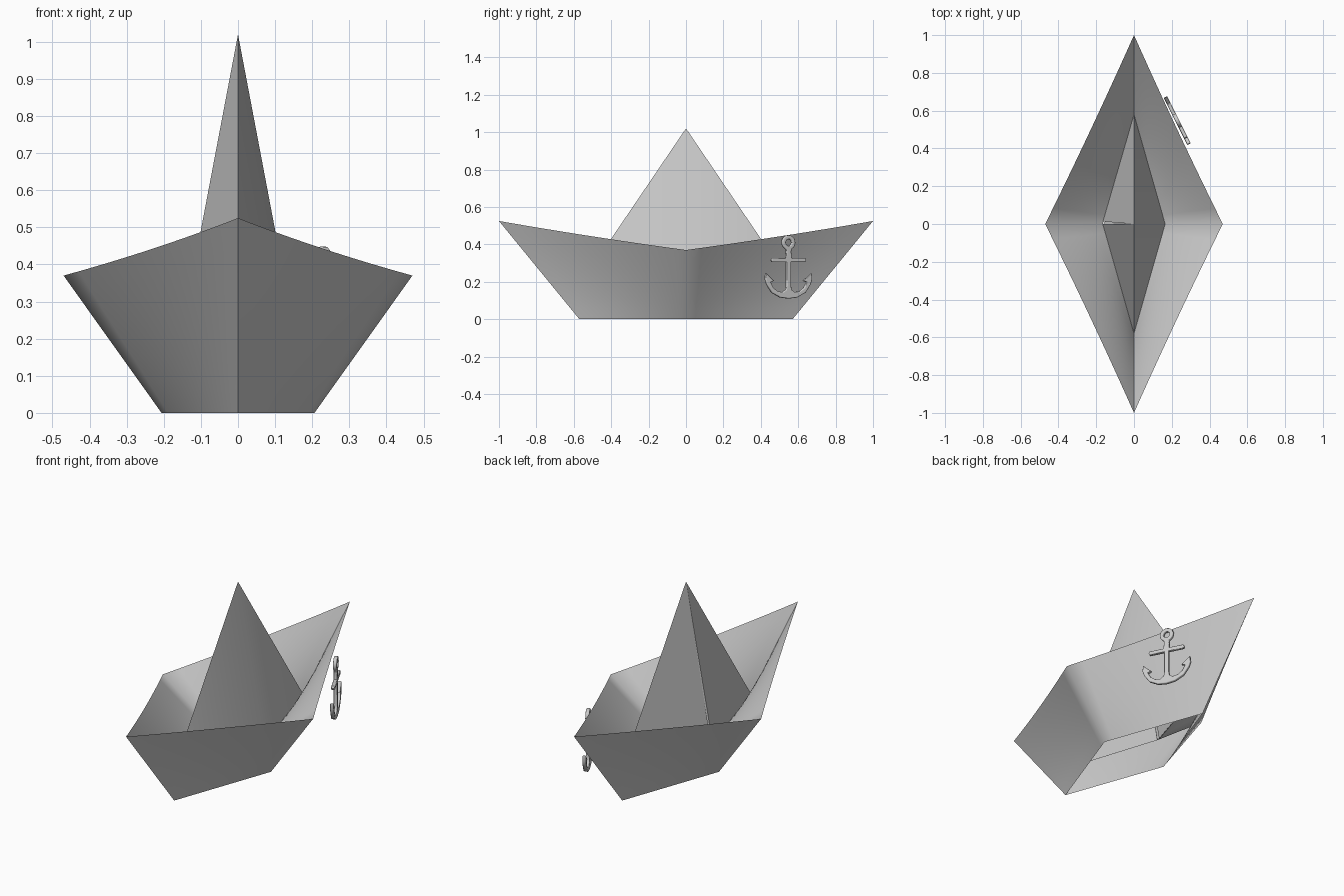
import bpy, math
from mathutils import Matrix, Vector

if "Cube" in bpy.data.objects:
    bpy.data.objects.remove(bpy.data.objects["Cube"])


def make_mesh(name, verts, faces, angle):
    me = bpy.data.meshes.new(name)
    me.from_pydata(verts, [], faces)
    ob = bpy.data.objects.new(name, me)
    bpy.context.collection.objects.link(ob)
    return smooth(ob, angle)


def smooth(ob, angle):
    bpy.ops.object.select_all(action='DESELECT')
    bpy.context.view_layer.objects.active = ob
    ob.select_set(True)
    bpy.ops.object.shade_smooth_by_angle(angle=math.radians(angle))
    return ob


def diamond(hx, hy, z_side, z_end, sag=0.0, n=12):
    """Closed loop of 4n points, edges bowed slightly inward and down by sag."""
    c = [Vector(p) for p in ((hx, 0, z_side), (0, hy, z_end),
                             (-hx, 0, z_side), (0, -hy, z_end))]
    pts = []
    for k in range(4):
        for i in range(n):
            t = i / n
            p = c[k].lerp(c[(k + 1) % 4], t)
            s = sag * 4 * t * (1 - t)
            p.x -= math.copysign(s, p.x)
            p.z -= s * 0.8
            pts.append(p)
    return pts


def band(name, lower, upper, m=8):
    """Smoothly ruled wall between two loops."""
    n = len(lower)
    verts = [a.lerp(b, j / m) for j in range(m + 1) for a, b in zip(lower, upper)]
    faces = [(j * n + i, j * n + (i + 1) % n, (j + 1) * n + (i + 1) % n, (j + 1) * n + i)
             for j in range(m) for i in range(n)]
    return make_mesh(name, verts, faces, 65)


# Folded hull: outer wall open at the bottom, inner wall down to the sail
rim = diamond(0.47, 1.0, 0.37, 0.525, 0.006)
band("outer_hull", diamond(0.206, 0.57, 0, 0), rim)
band("inner_hull", rim, diamond(0.165, 0.58, 0.15, 0.165))

# Hollow sail pyramid; the left seam has a narrow tucked-in flap
base = [(-0.152, 0.013, 0.15), (-0.165, -0.002, 0.15), (0, -0.58, 0.165),
        (0.165, 0, 0.15), (0, 0.58, 0.165), (-0.165, 0.013, 0.15)]
make_mesh("sail", base + [(0, 0, 1.02)], [(i, i + 1, 6) for i in range(5)], 40)

# Anchor outline (right half, bottom to top), mirrored, with a ring hole
RING_Z, RING_R = 0.41, 0.039
half = [(0, 0.11), (0.05, 0.116), (0.10, 0.142), (0.13, 0.185), (0.14, 0.215),
        (0.136, 0.247), (0.088, 0.205), (0.108, 0.198), (0.092, 0.168),
        (0.065, 0.149), (0.035, 0.145), (0.017, 0.158), (0.013, 0.18),
        (0.013, 0.305), (0.098, 0.305), (0.104, 0.315), (0.098, 0.327),
        (0.018, 0.327), (0.014, 0.36)]
for i in range(9):
    a = math.radians(-65 + 155 * i / 8)
    half.append((RING_R * math.cos(a), RING_Z + RING_R * math.sin(a)))
half[-1] = (0, RING_Z + RING_R)
outline = half + [(-x, y) for x, y in reversed(half[1:-1])]
hole = [(0.018 * math.cos(i * math.pi / 8), RING_Z + 0.018 * math.sin(i * math.pi / 8))
        for i in range(16)]

cu = bpy.data.curves.new("anchor", 'CURVE')
cu.dimensions = '2D'
cu.fill_mode = 'BOTH'
cu.extrude = 0.005
cu.bevel_depth = 0.005
cu.bevel_resolution = 2
cu.offset = -0.005
for pts in (outline, hole):
    sp = cu.splines.new('POLY')
    sp.points.add(len(pts) - 1)
    for p, (x, y) in zip(sp.points, pts):
        p.co = (x, y, 0, 1)
    sp.use_cyclic_u = True
anchor = bpy.data.objects.new("anchor", cu)
bpy.context.collection.objects.link(anchor)

# Stand the anchor upright beside the right rear hull panel
u = Vector((-0.447, 0.894, 0)).normalized()
up = Vector((0, 0, 1))
rot = Matrix((u, up, u.cross(up))).transposed().to_4x4()
anchor.matrix_world = Matrix.Translation((0.229, 0.547, 0)) @ rot
bpy.ops.object.select_all(action='DESELECT')
bpy.context.view_layer.objects.active = anchor
anchor.select_set(True)
bpy.ops.object.convert(target='MESH')
smooth(bpy.context.view_layer.objects.active, 50)
